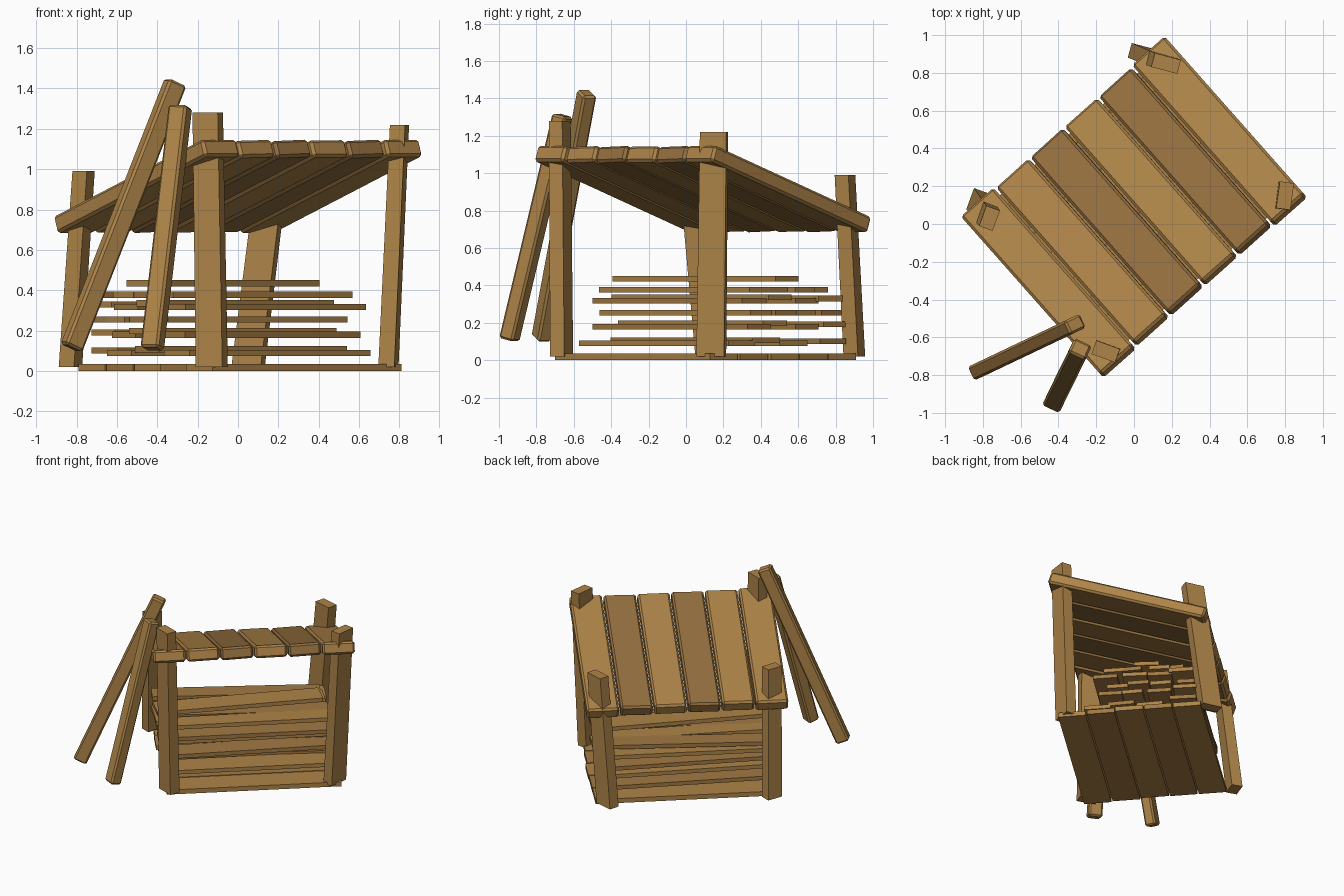
import bpy, bmesh, math, random
from mathutils import Vector, Matrix

if "Cube" in bpy.data.objects:
    bpy.data.objects.remove(bpy.data.objects["Cube"])

random.seed(4)
ANG = math.radians(41.5)
# shelter frame: local x runs across the roof boards, local y towards the low back
FRAME = Matrix.Translation((0, 0.09, 0)) @ Matrix.Rotation(ANG, 4, 'Z')


def material(name, rgb):
    m = bpy.data.materials.new(name)
    m.diffuse_color = (*rgb, 1)
    m.use_nodes = True
    m.node_tree.nodes["Principled BSDF"].inputs["Base Color"].default_value = m.diffuse_color
    return m


LIGHT = material("light_wood", (0.42, 0.23, 0.065))
MID = material("mid_wood", (0.36, 0.19, 0.055))
DARK = material("dark_wood", (0.30, 0.16, 0.05))


def box(name, size, matrix, mat, bevel=0.0, taper=1.0):
    """Box of given size, optionally narrowed at +z, placed by a matrix."""
    bm = bmesh.new()
    bmesh.ops.create_cube(bm, size=1)
    for v in bm.verts:
        k = taper if v.co.z > 0 else 1.0
        v.co = Vector((v.co.x * size[0] * k, v.co.y * size[1] * k, v.co.z * size[2]))
    if bevel:
        bmesh.ops.bevel(bm, geom=bm.edges[:], offset=bevel, segments=1, affect='EDGES')
    bm.transform(matrix)
    me = bpy.data.meshes.new(name)
    bm.to_mesh(me)
    bm.free()
    me.materials.append(mat)
    ob = bpy.data.objects.new(name, me)
    bpy.context.collection.objects.link(ob)
    return ob


def rot(deg, axis):
    return Matrix.Rotation(math.radians(deg), 4, axis)


# Sloping roof boards
for i in range(6):
    edge = i in (0, 5)
    length = 1.183 if edge else 1.165
    twist = 0 if edge else random.uniform(-2.5, 2.5)
    m = (FRAME @ Matrix.Translation((-0.605 + i * 0.242, 0, 0.915))
         @ rot(-19, 'X') @ rot(twist, 'Y'))
    box(f"roof_board_{i + 1}", (0.23, length, 0.09), m,
        DARK if i in (2, 4) else LIGHT, bevel=0.014)

# Corner posts: base, top, section, turn; sheared so both ends stay level
posts = {
    "front_post": ((-0.13, -0.665, 0.02), (-0.15, -0.675, 1.28), (0.14, 0.08), -20),
    "right_post": ((0.745, 0.135, 0.02), (0.80, 0.15, 1.22), (0.08, 0.15), -8),
    "back_post": ((0.05, 0.90, 0.02), (0.17, 0.85, 0.99), (0.15, 0.08), -15),
    "left_post": ((-0.83, 0.12, 0.02), (-0.765, 0.03, 0.99), (0.08, 0.12), -20),
}
for name, (a, b, sec, turn) in posts.items():
    a, b = Vector(a), Vector(b)
    d = b - a
    shear = Matrix.Identity(4)
    shear[0][2], shear[1][2] = d.x / d.z, d.y / d.z
    m = Matrix.Translation((a + b) / 2) @ shear @ rot(turn, 'Z')
    box(name, (*sec, d.z), m, LIGHT, taper=0.95)

# Two loose beams leaning on the front post
beams = {
    "leaning_beam_1": ((-0.825, -0.775, 0.115), (-0.31, -0.53, 1.43), (0.10, 0.08), 25),
    "leaning_beam_2": ((-0.425, -0.945, 0.11), (-0.285, -0.66, 1.31), (0.10, 0.085), -25),
}
for name, (a, b, sec, turn) in beams.items():
    a, b = Vector(a), Vector(b)
    d = b - a
    q = Vector((0, 0, 1)).rotation_difference(d).to_matrix().to_4x4()
    m = Matrix.Translation((a + b) / 2) @ q @ rot(turn, 'Z')
    box(name, (*sec, d.length), m, LIGHT, bevel=0.012)

# Floor boards, running across the shelter
for i in range(5):
    m = FRAME @ Matrix.Translation((0.02 + random.uniform(-0.015, 0.015),
                                    -0.41 + i * 0.207, 0.0185))
    box(f"floor_board_{i + 1}", (1.25, 0.198, 0.035), m, MID if i % 2 else LIGHT)

# Stacked planks: height, front edge, back edge of each layer
layers = [(0.09, -0.34, 0.46), (0.18, -0.25, 0.46), (0.255, -0.18, 0.46),
          (0.318, -0.27, 0.46), (0.378, -0.20, 0.42)]
for j, (z, w0, w1) in enumerate(layers):
    pitch = (w1 - w0) / 4
    for i in range(4):
        dz = (0, 0.018, 0, 0.012)[i] if j in (0, 1, 3) else 0
        m = (FRAME @ Matrix.Translation((random.uniform(-0.03, 0.02),
                                         w0 + pitch * (i + 0.5), z + dz))
             @ rot(random.uniform(-3.5, 3.5), 'Z'))
        box(f"stacked_plank_{j + 1}_{i + 1}", (1.2, pitch * 0.95, 0.03), m,
            (LIGHT, MID)[(i + j) % 2])

# Single plank on top of the stack
box("top_plank", (1.2, 0.18, 0.03),
    Matrix.Translation((-0.075, 0.105, 0.435)) @ rot(46.5, 'Z'), LIGHT)
